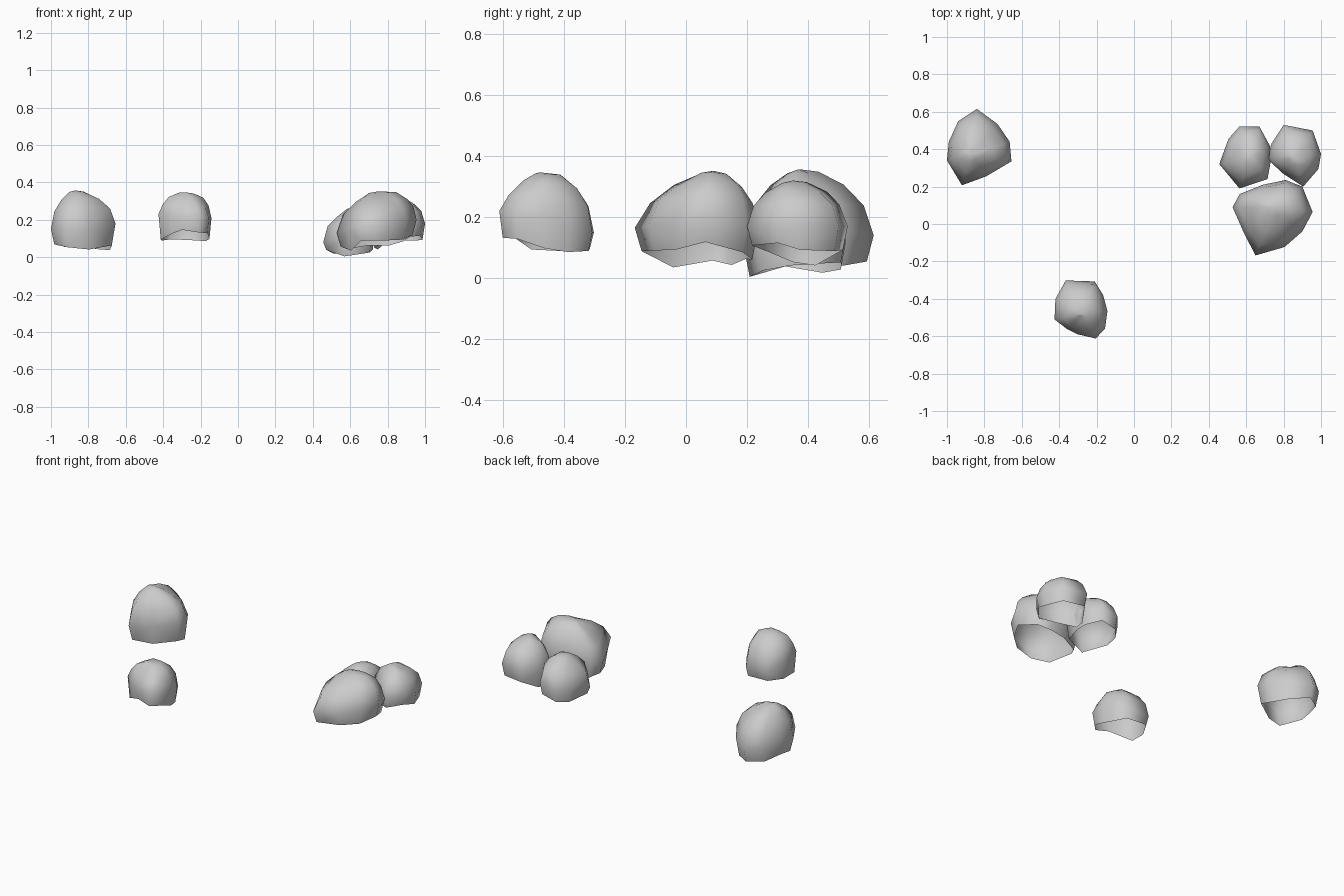
import bpy, bmesh, random

random.seed(4)


def boulder(name, apex, outline, rim=0.9):
    """Open-bottomed boulder. outline: (x, y, widest z, rim z, slope) around the rock."""
    bm = bmesh.new()
    n = len(outline)
    cx = sum(p[0] for p in outline) / n
    cy = sum(p[1] for p in outline) / n
    # jagged open rim, tucked slightly inwards
    rings = [[bm.verts.new((cx + (x - cx) * rim, cy + (y - cy) * rim,
                            max(0, r + random.uniform(-0.01, 0.01))))
              for x, y, w, r, f in outline]]
    # widest ring, shoulder rings and crown ring, closing in on the apex
    for s, h, j in ((1, 0, 0), (0.9, 0.45, 0.008), (0.7, 0.75, 0.01), (0.38, 0.95, 0.006)):
        ring = []
        for x, y, w, r, f in outline:
            k = s ** f + random.uniform(-j, j) * 2
            z = w + (apex[2] - w) * h + random.uniform(-j, j) * 0.6
            ring.append(bm.verts.new((apex[0] + (x - apex[0]) * k,
                                      apex[1] + (y - apex[1]) * k, z)))
        rings.append(ring)
    top = bm.verts.new(apex)
    for a, b in zip(rings, rings[1:]):
        for i in range(n):
            k = (i + 1) % n
            bm.faces.new((a[i], a[k], b[k], b[i]))
    for i in range(n):
        bm.faces.new((rings[-1][i], rings[-1][(i + 1) % n], top))
    bmesh.ops.triangulate(bm, faces=[f for f in bm.faces if len(f.verts) == 4])
    bmesh.ops.recalc_face_normals(bm, faces=bm.faces)
    if top.link_faces[0].normal.z < 0:
        bmesh.ops.reverse_faces(bm, faces=bm.faces)
    me = bpy.data.meshes.new(name)
    bm.to_mesh(me)
    bm.free()
    ob = bpy.data.objects.new(name, me)
    bpy.context.collection.objects.link(ob)
    me.shade_smooth()
    return ob


# lone boulder at the back left
boulder("boulder_back_left", (-0.87, 0.37, 0.357), [
    (-0.84, 0.615, 0.14, 0.06, 1.4), (-0.73, 0.535, 0.15, 0.05, 1.6),
    (-0.665, 0.44, 0.18, 0.04, 1.5), (-0.655, 0.335, 0.18, 0.07, 1.5),
    (-0.79, 0.255, 0.16, 0.05, 1.5), (-0.92, 0.207, 0.15, 0.055, 1.5),
    (-1.0, 0.34, 0.15, 0.06, 1.5), (-0.99, 0.44, 0.15, 0.07, 1.5),
    (-0.94, 0.55, 0.15, 0.05, 1.5)], 0.89)

# lone boulder at the front
boulder("boulder_front", (-0.28, -0.48, 0.347), [
    (-0.365, -0.302, 0.15, 0.10, 1.0), (-0.21, -0.307, 0.15, 0.08, 1.0),
    (-0.165, -0.38, 0.18, 0.08, 1.0), (-0.142, -0.465, 0.21, 0.10, 1.1),
    (-0.155, -0.56, 0.21, 0.12, 1.9), (-0.205, -0.612, 0.22, 0.13, 2.5),
    (-0.30, -0.59, 0.22, 0.14, 2.5), (-0.36, -0.56, 0.22, 0.13, 2.2),
    (-0.425, -0.51, 0.23, 0.10, 1.4), (-0.42, -0.40, 0.21, 0.09, 1.2)], 0.92)

# large boulder of the cluster
boulder("boulder_large", (0.75, 0.09, 0.352), [
    (0.565, 0.16, 0.13, 0.05, 1.5), (0.69, 0.21, 0.14, 0.06, 1.3),
    (0.81, 0.235, 0.15, 0.06, 1.2), (0.90, 0.20, 0.17, 0.08, 1.0),
    (0.955, 0.064, 0.20, 0.11, 0.8), (0.90, -0.04, 0.19, 0.10, 1.2),
    (0.805, -0.123, 0.17, 0.10, 1.7), (0.65, -0.168, 0.165, 0.08, 1.9),
    (0.59, -0.053, 0.15, 0.045, 1.7), (0.527, 0.09, 0.13, 0.05, 1.6)])

# right boulder of the cluster
boulder("boulder_right", (0.86, 0.35, 0.32), [
    (0.80, 0.53, 0.17, 0.09, 1.4), (0.955, 0.5, 0.17, 0.09, 1.5),
    (1.0, 0.374, 0.18, 0.10, 1.6), (0.986, 0.294, 0.18, 0.11, 1.5),
    (0.905, 0.2, 0.17, 0.11, 1.5), (0.80, 0.267, 0.16, 0.08, 1.4),
    (0.712, 0.348, 0.15, 0.06, 1.4), (0.735, 0.43, 0.15, 0.05, 1.4)])

# low boulder of the cluster
boulder("boulder_low", (0.63, 0.36, 0.265), [
    (0.564, 0.522, 0.11, 0.02, 1.4), (0.67, 0.522, 0.13, 0.05, 1.4),
    (0.727, 0.417, 0.14, 0.05, 1.3), (0.732, 0.34, 0.14, 0.05, 1.3),
    (0.714, 0.24, 0.13, 0.03, 1.3), (0.564, 0.19, 0.10, 0.01, 1.4),
    (0.456, 0.32, 0.08, 0.03, 1.4), (0.505, 0.455, 0.10, 0.01, 1.4)])
